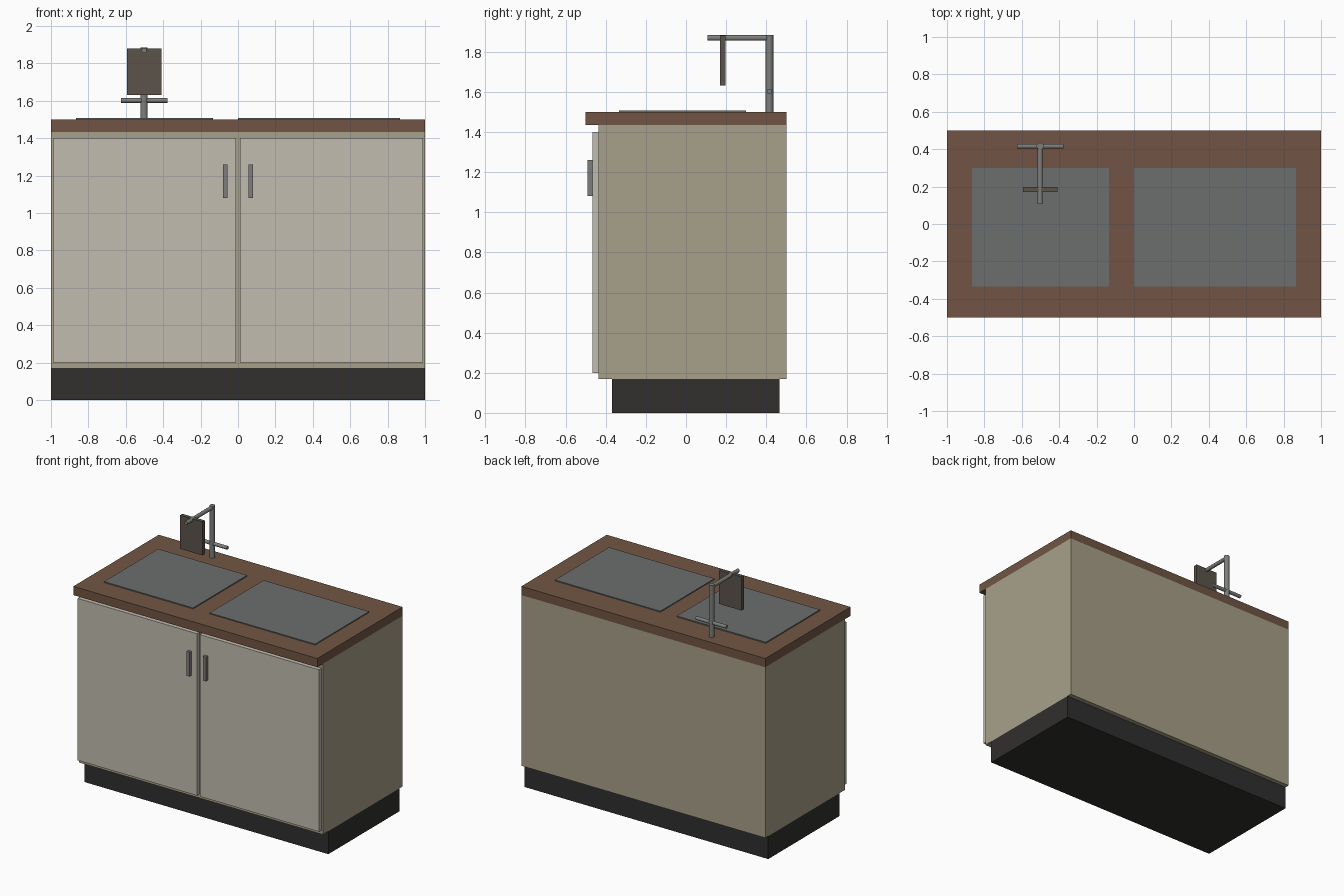
import bpy
from mathutils import Vector

if "Cube" in bpy.data.objects:
    bpy.data.objects.remove(bpy.data.objects["Cube"])


def material(name, rgb):
    # sRGB 0-255 to linear colour
    m = bpy.data.materials.new(name)
    m.diffuse_color = [(c / 255) ** 2.2 for c in rgb] + [1]
    m.use_nodes = True
    m.node_tree.nodes["Principled BSDF"].inputs["Base Color"].default_value = m.diffuse_color
    return m


WOOD = material("wood", (112, 86, 70))
BODY = material("body_paint", (166, 158, 136))
DOOR = material("door_paint", (192, 187, 174))
BLACK = material("plinth_black", (52, 51, 50))
STEEL = material("steel", (108, 110, 110))
CHROME = material("chrome", (125, 125, 123))
CLOTH = material("dark_panel", (92, 84, 76))


def box(name, x, y, z, mat):
    bpy.ops.mesh.primitive_cube_add(size=1, location=[(a + b) / 2 for a, b in (x, y, z)])
    o = bpy.context.object
    o.name = name
    o.scale = [b - a for a, b in (x, y, z)]
    bpy.ops.object.transform_apply(location=False, rotation=False)
    o.data.materials.append(mat)
    return o


def rod(name, start, end, radius, mat):
    a, b = Vector(start), Vector(end)
    bpy.ops.mesh.primitive_cylinder_add(vertices=16, radius=radius, depth=(b - a).length,
                                        location=(a + b) / 2)
    o = bpy.context.object
    o.name = name
    o.rotation_euler = (b - a).to_track_quat('Z', 'Y').to_euler()
    o.data.materials.append(mat)
    bpy.ops.object.shade_smooth_by_angle()
    return o


# Cabinet
box("plinth", (-1, 1), (-0.37, 0.465), (0, 0.17), BLACK)
box("cabinet_body", (-1, 1), (-0.435, 0.5), (0.17, 1.435), BODY)
box("countertop", (-1, 1), (-0.5, 0.5), (1.435, 1.5), WOOD)

# Doors and handles, mirrored about the centre
for side, s in (("left", -1), ("right", 1)):
    box(side + "_door", sorted((s * 0.012, s * 0.99)), (-0.465, -0.435), (0.2, 1.4), DOOR)
    box(side + "_handle", sorted((s * 0.055, s * 0.079)), (-0.49, -0.465), (1.08, 1.26), CHROME)

# Inset worktop plates
box("sink_plate", (-0.865, -0.135), (-0.333, 0.3), (1.49, 1.508), STEEL)
box("drainer_plate", (0, 0.865), (-0.333, 0.3), (1.49, 1.507), STEEL)

# Tap
rod("tap_post", (-0.502, 0.416, 1.5), (-0.502, 0.416, 1.884), 0.019, CHROME)
rod("tap_spout", (-0.502, 0.107, 1.869), (-0.502, 0.425, 1.869), 0.014, CHROME)
rod("tap_crossbar", (-0.626, 0.416, 1.602), (-0.376, 0.416, 1.602), 0.013, CHROME)

# Panel hanging on the spout
box("hanging_panel", (-0.594, -0.41), (0.17, 0.197), (1.631, 1.88), CLOTH)
